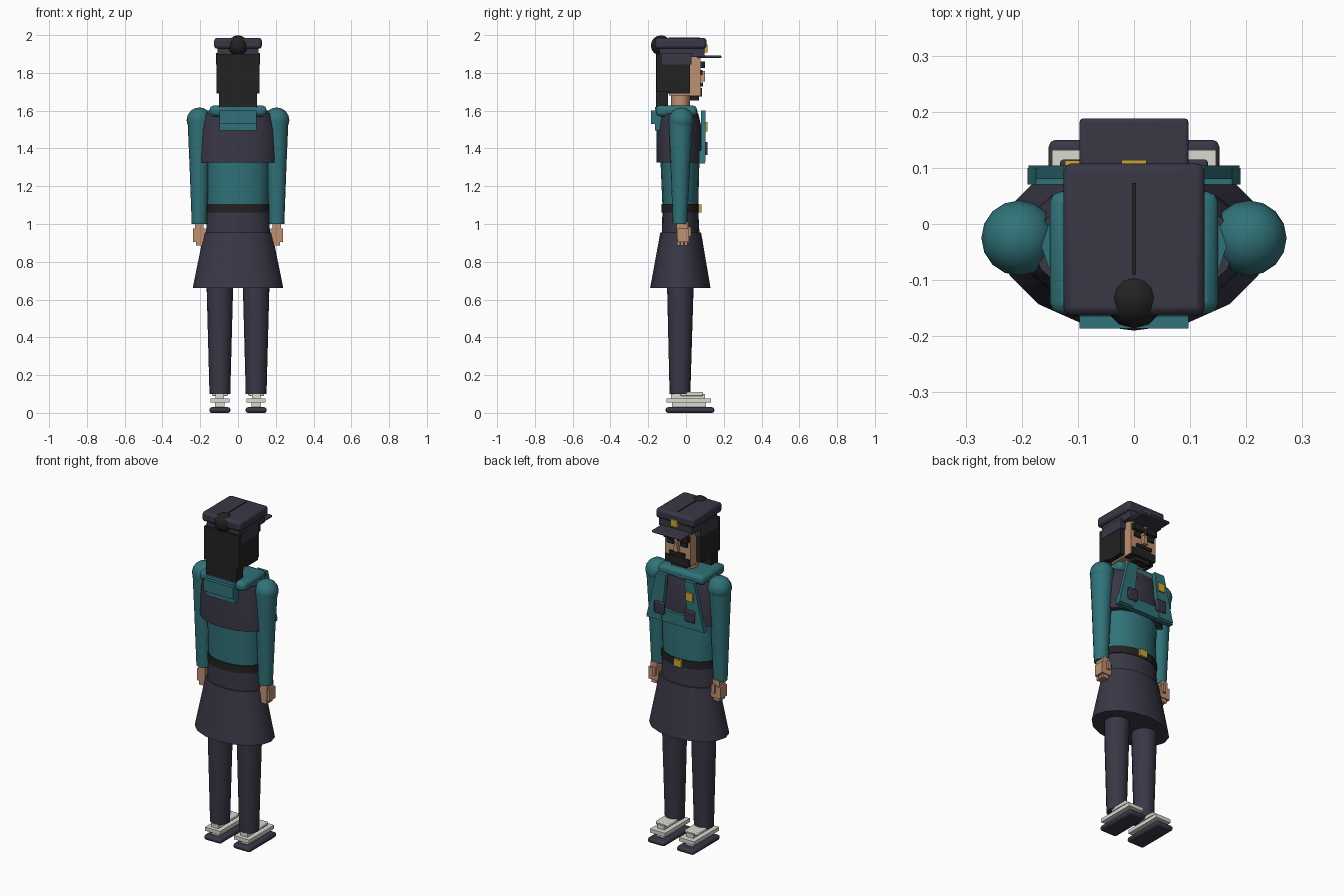
import bpy
import bmesh
from math import cos, sin, pi, radians
from mathutils import Matrix, Vector

default_cube = bpy.data.objects.get("Cube")
if default_cube:
    bpy.data.objects.remove(default_cube, do_unlink=True)


def make_material(name, red, green, blue):
    material = bpy.data.materials.new(name)
    material.use_nodes = True
    colour = (red, green, blue, 1)
    material.diffuse_color = colour
    material.node_tree.nodes["Principled BSDF"].inputs["Base Color"].default_value = colour
    return material


teal = make_material("teal cloth", .03, .17, .19)
navy = make_material("navy cloth", .04, .038, .06)
black = make_material("black", .016, .016, .016)
skin = make_material("skin", .52, .28, .17)
gold = make_material("gold", .6, .38, .04)
white = make_material("off white", .7, .7, .64)


def finish(name, mesh_data, material, bevel=0):
    """Turn a bmesh into a named, coloured, smooth-by-angle object."""
    bmesh.ops.recalc_face_normals(mesh_data, faces=mesh_data.faces)
    mesh = bpy.data.meshes.new(name)
    mesh_data.to_mesh(mesh)
    mesh_data.free()
    mesh.materials.append(material)
    part = bpy.data.objects.new(name, mesh)
    bpy.context.collection.objects.link(part)
    if bevel:
        modifier = part.modifiers.new("Bevel", 'BEVEL')
        modifier.width = bevel
        modifier.segments = 2
    bpy.ops.object.select_all(action='DESELECT')
    part.select_set(True)
    bpy.context.view_layer.objects.active = part
    bpy.ops.object.shade_smooth_by_angle(angle=radians(35))
    return part


def box(name, material, x, half_width, y_range, z_range, bevel=0):
    """Box centred on x, spanning the given depth and height."""
    (back, front), (low, high) = y_range, z_range
    bm = bmesh.new()
    centre = Vector((x, (back + front) / 2, (low + high) / 2))
    size = Matrix.Diagonal((2 * half_width, front - back, high - low, 1))
    bmesh.ops.create_cube(bm, size=1, matrix=Matrix.Translation(centre) @ size)
    return finish(name, bm, material, bevel)


def tube(name, material, x, sections, sides=16):
    """Loft of ellipses; each section is (z, y centre, x radius, y radius)."""
    bm = bmesh.new()
    rings = []
    for z, y, rx, ry in sections:
        angles = [2 * pi * i / sides for i in range(sides)]
        rings.append([bm.verts.new((x + rx * cos(a), y + ry * sin(a), z)) for a in angles])
    for lower, upper in zip(rings, rings[1:]):
        for i in range(sides):
            j = (i + 1) % sides
            bm.faces.new((lower[i], lower[j], upper[j], upper[i]))
    bm.faces.new(rings[0])
    bm.faces.new(rings[-1])
    return finish(name, bm, material)


def plate(name, material, outline, back, front):
    """Flat panel with an x-z outline, extruded in depth."""
    bm = bmesh.new()
    face = bm.faces.new([bm.verts.new((x, back, z)) for x, z in outline])
    extruded = bmesh.ops.extrude_face_region(bm, geom=[face])["geom"]
    moved = [item for item in extruded if isinstance(item, bmesh.types.BMVert)]
    bmesh.ops.translate(bm, verts=moved, vec=(0, front - back, 0))
    return finish(name, bm, material)


def ball(name, material, centre, radius, segments=12):
    bm = bmesh.new()
    bmesh.ops.create_uvsphere(bm, u_segments=segments, v_segments=8, radius=radius,
                              matrix=Matrix.Translation(centre))
    return finish(name, bm, material)


# Skirt, belt and torso
tube("skirt", navy, 0, [(.66, -.03, .24, .16), (.955, -.028, .18, .108)])
tube("hips", navy, 0, [(.94, -.028, .17, .1), (1.07, -.03, .163, .095)])
tube("belt", black, 0, [(1.06, -.03, .167, .1), (1.105, -.03, .167, .1)])
box("belt_buckle", gold, 0, .025, (.06, .082), (1.062, 1.103))
tube("torso", teal, 0, [(1.1, -.03, .16, .095), (1.33, -.032, .165, .103),
                        (1.6, -.04, .165, .1)])
tube("vest", navy, 0, [(1.325, -.035, .21, .12), (1.5, -.035, .205, .12),
                       (1.585, -.04, .18, .105)])
box("collar", teal, 0, .15, (-.16, .058), (1.57, 1.627), .02)
box("back_flap", teal, 0, .097, (-.186, -.14), (1.53, 1.6))
box("back_flap_lining", teal, 0, .097, (-.165, -.13), (1.495, 1.62))

# Chest panels
plate("chest_band", teal, [(-.19, 1.32), (.19, 1.32), (.175, 1.39), (-.175, 1.39)], .07, .1)
for side, label in ((-1, "right"), (1, "left")):
    strap = [(.09, 1.33), (.188, 1.33), (.125, 1.6), (.06, 1.6)]
    plate(label + "_chest_strap", teal, [(side * x, z) for x, z in strap], .08, .104)
    box(label + "_pocket", navy, side * .1, .032, (.095, .115), (1.365, 1.435), .006)
box("chest_badge", gold, -.1, .023, (.1, .113), (1.49, 1.54))

# Arms and hands
for side, label in ((-1, "right"), (1, "left")):
    x = side * .205
    ball(label + "_shoulder", teal, (x, -.025, 1.55), .067, 16)
    tube(label + "_arm", teal, x, [(1.0, -.032, .04, .038), (1.32, -.03, .052, .052),
                                   (1.55, -.027, .062, .065)])
    box(label + "_palm", skin, x, .022, (-.05, .01), (.92, 1.01))
    box(label + "_knuckles", skin, x, .033, (-.045, .015), (.905, .975))
    for y in (-.04, -.02, 0):
        box(label + "_finger", skin, x, .018, (y - .008, y + .008), (.885, .92))
    box(label + "_thumb", skin, x - side * .01, .01, (.008, .026), (.935, .985))

# Legs and shoes
for side, label in ((-1, "right"), (1, "left")):
    x = side * .096
    tube(label + "_leg", navy, x, [(.1, -.032, .055, .055), (.66, -.03, .07, .07),
                                   (.9, -.03, .07, .07)])
    box(label + "_sole", navy, x, .056, (-.108, .15), (0, .03), .012)
    box(label + "_shoe_base", white, x, .025, (-.075, .105), (.028, .06))
    box(label + "_shoe_side", white, x, .05, (-.103, .132), (.054, .076))
    box(label + "_shoe_upper", white, x, .022, (-.08, .1), (.075, .1))
    box(label + "_shoe_tongue", white, x, .042, (-.03, .09), (.09, .11), .005)

# Neck, head and face
tube("neck", skin, 0, [(1.6, -.03, .05, .05), (1.7, -.03, .05, .05)], 12)
box("head", skin, 0, .085, (-.09, .078), (1.68, 1.89))
plate("nose", skin, [(-.014, 1.755), (.014, 1.755), (.008, 1.81), (-.008, 1.81)], .07, .1)
box("moustache", black, 0, .05, (.07, .09), (1.728, 1.748))
box("beard", black, 0, .08, (.02, .084), (1.675, 1.72))
box("beard_tip", black, 0, .05, (.02, .068), (1.655, 1.68))
for side, label in ((-1, "right"), (1, "left")):
    box(label + "_eyebrow", black, side * .045, .035, (.07, .1), (1.825, 1.86))
    box(label + "_eye", black, side * .045, .022, (.07, .088), (1.79, 1.815))
    box(label + "_side_hair", black, side * .095, .02, (-.085, .022), (1.69, 1.87))
    box(label + "_rear_hair", black, side * .095, .02, (-.155, -.08), (1.7, 1.9))

# Hair at the back
box("back_hair", black, 0, .1, (-.158, -.095), (1.62, 1.9))
box("inner_hair", black, 0, .09, (-.1, -.05), (1.69, 1.89))
ball("hair_bun", black, (0, -.132, 1.945), .054)

# Peaked cap
box("cap_crown", navy, 0, .126, (-.163, .108), (1.928, 1.985), .014)
box("cap_band", navy, 0, .108, (-.14, .098), (1.885, 1.935))
box("cap_lower_band", navy, 0, .117, (-.128, .03), (1.845, 1.905))
box("cap_peak", navy, 0, .097, (.06, .188), (1.878, 1.892), .006)
box("cap_seam", black, 0, .004, (-.09, .073), (1.98, 1.988))
box("cap_badge", gold, 0, .022, (.095, .114), (1.908, 1.95))
